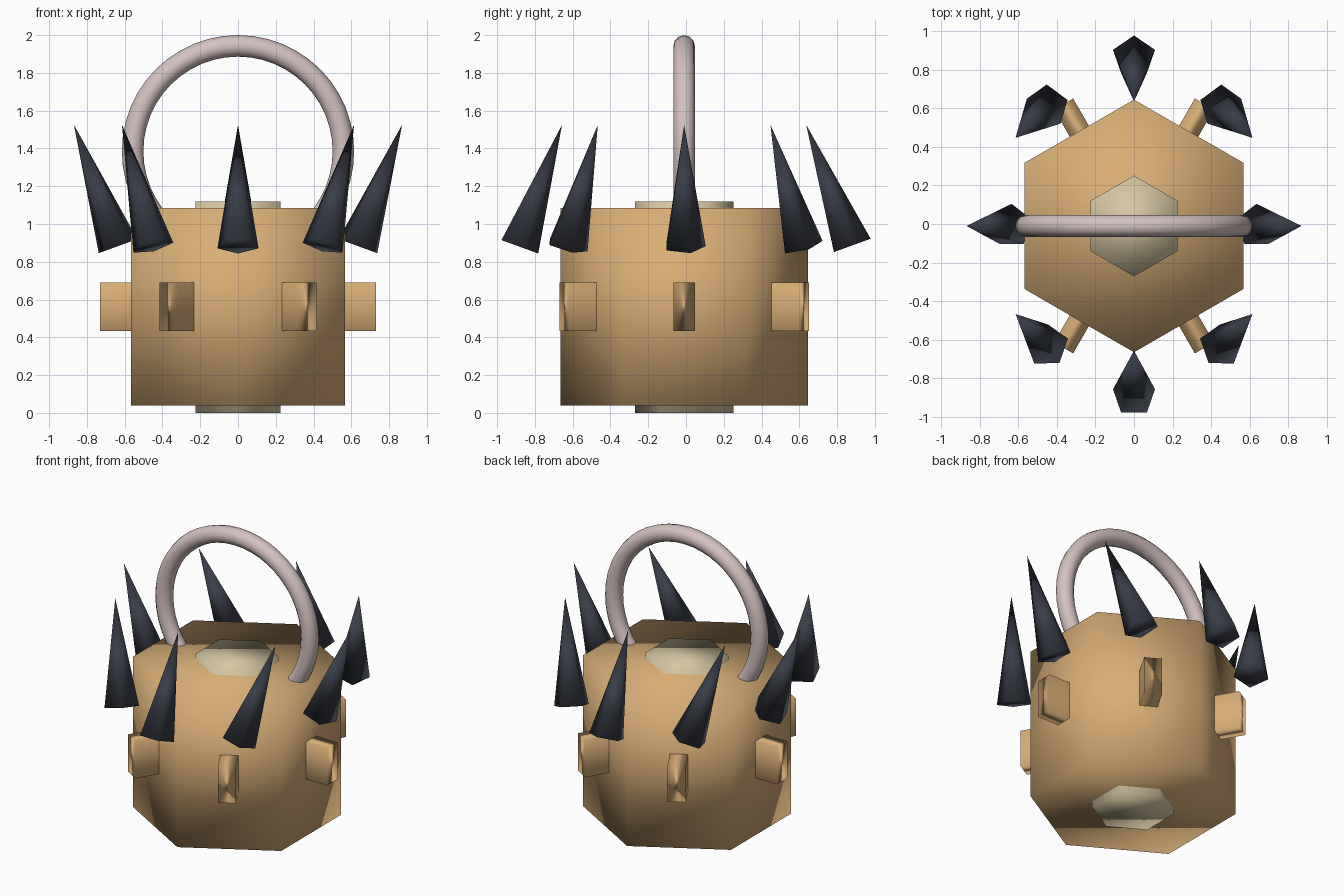
import bpy
from math import cos, pi, radians, sin
from mathutils import Vector

if "Cube" in bpy.data.objects:
    bpy.data.objects.remove(bpy.data.objects["Cube"])

CY = -0.01  # shared centre line of all parts


def material(name, rgb):
    mat = bpy.data.materials.new(name)
    mat.use_nodes = True
    colour = (*rgb, 1.0)
    mat.diffuse_color = colour
    mat.node_tree.nodes["Principled BSDF"].inputs["Base Color"].default_value = colour
    return mat


tan = material("tan", (0.69, 0.42, 0.18))
cream = material("cream", (0.68, 0.57, 0.36))
charcoal = material("charcoal", (0.04, 0.046, 0.062))
pale_pink = material("pale pink", (0.66, 0.54, 0.53))


def finish(name, mat):
    """Name, colour and smooth the part just added."""
    obj = bpy.context.object
    obj.name = name
    obj.data.materials.append(mat)
    bpy.ops.object.shade_smooth()
    return obj


def hex_prism(name, radius, bottom, top, mat):
    bpy.ops.mesh.primitive_cylinder_add(
        vertices=6, radius=radius, depth=top - bottom,
        location=(0, CY, (bottom + top) / 2))
    finish(name, mat)


# Body, with a slim core showing at the top and bottom
hex_prism("body", 0.655, 0.04, 1.085, tan)
hex_prism("core", 0.261, 0.0, 1.12, cream)

# Three bars through the body make the six pegs
for i in range(3):
    bpy.ops.mesh.primitive_cube_add(
        size=1, location=(0, CY, 0.5625), rotation=(0, 0, i * pi / 3))
    bar = finish(f"peg_bar_{i + 1}", tan)
    bar.scale = (1.46, 0.114, 0.257)

# Ring handle, its lower part buried in the body
bpy.ops.mesh.primitive_torus_add(
    major_radius=0.558, minor_radius=0.057, major_segments=48, minor_segments=12,
    location=(0, CY, 1.385), rotation=(pi / 2, 0, 0))
finish("handle", pale_pink)

# Eight spikes: they lean outward across x and inward across y
LENGTH, LEAN = 0.683, radians(20)
for i in range(8):
    a = i * pi / 4
    base = Vector((0.635 * cos(a), 0.88 * sin(a) + CY, 0.883))
    axis = Vector((sin(LEAN) * cos(a), -sin(LEAN) * sin(a), cos(LEAN)))
    bpy.ops.mesh.primitive_cone_add(
        vertices=5, radius1=0.1144, radius2=0, depth=LENGTH,
        location=base + axis * LENGTH / 2,
        rotation=Vector((0, 0, 1)).rotation_difference(axis).to_euler())
    finish(f"spike_{i + 1}", charcoal)
